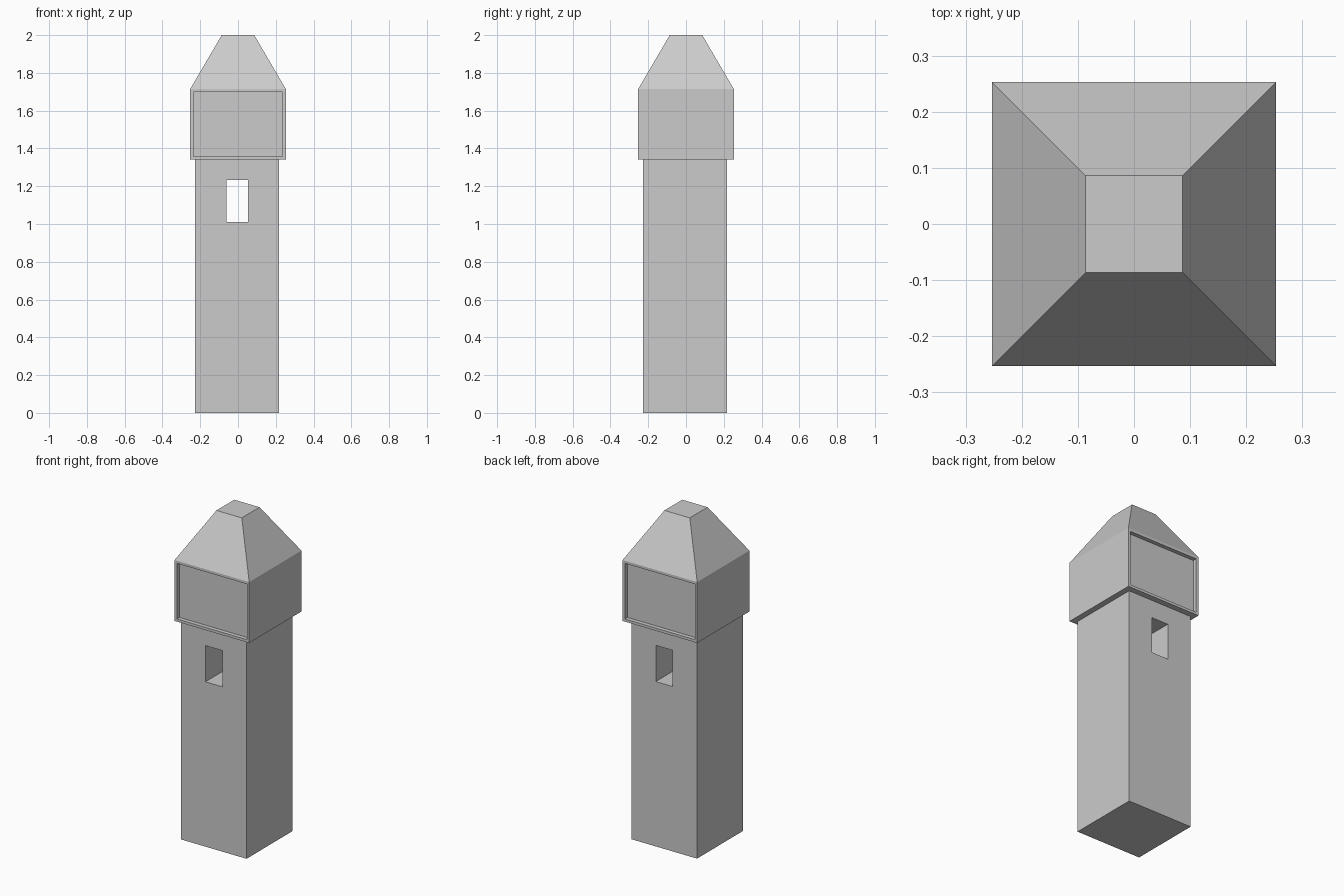
import bpy
import bmesh
from mathutils import Vector

if "Cube" in bpy.data.objects:
    bpy.data.objects.remove(bpy.data.objects["Cube"])


def add_box(bm, lo, hi):
    lo, hi = Vector(lo), Vector(hi)
    verts = bmesh.ops.create_cube(bm, size=1)["verts"]
    bmesh.ops.scale(bm, vec=hi - lo, verts=verts)
    bmesh.ops.translate(bm, vec=(lo + hi) / 2, verts=verts)


def make_object(name, bm):
    mesh = bpy.data.meshes.new(name)
    bm.to_mesh(mesh)
    bm.free()
    obj = bpy.data.objects.new(name, mesh)
    bpy.context.collection.objects.link(obj)
    return obj


# Square shaft
C, R = -0.005, 0.222
bm = bmesh.new()
add_box(bm, (C - R, C - R, 0), (C + R, C + R, 1.342))
shaft = make_object("tower_shaft", bm)

# Window opening running front to back through the shaft
bm = bmesh.new()
add_box(bm, (-0.062, -0.5, 1.01), (0.053, 0.5, 1.232))
cutter = make_object("window_cutter", bm)
cutter.hide_render = True
cutter.hide_set(True)
cut = shaft.modifiers.new("window", 'BOOLEAN')
cut.operation = 'DIFFERENCE'
cut.solver = 'EXACT'
cut.object = cutter

# Head block with recessed panels on the front and back
H = 0.253
bm = bmesh.new()
add_box(bm, (-H, -H, 1.342), (H, H, 1.715))
bm.normal_update()
panels = [f for f in bm.faces if abs(f.normal.y) > 0.9]
top = next(f for f in bm.faces if f.normal.z > 0.9)
bmesh.ops.inset_individual(bm, faces=panels, thickness=0.023, depth=0)
for f in panels:
    inward = f.normal * -0.025
    ring = bmesh.ops.extrude_discrete_faces(bm, faces=[f])["faces"][0]
    bmesh.ops.translate(bm, vec=inward, verts=ring.verts)

# Truncated pyramid roof drawn up from the head
roof = bmesh.ops.extrude_discrete_faces(bm, faces=[top])["faces"][0]
for v in roof.verts:
    v.co = (v.co.x * 0.086 / H, v.co.y * 0.086 / H, 2.0)
bmesh.ops.recalc_face_normals(bm, faces=bm.faces)
make_object("tower_head", bm)
